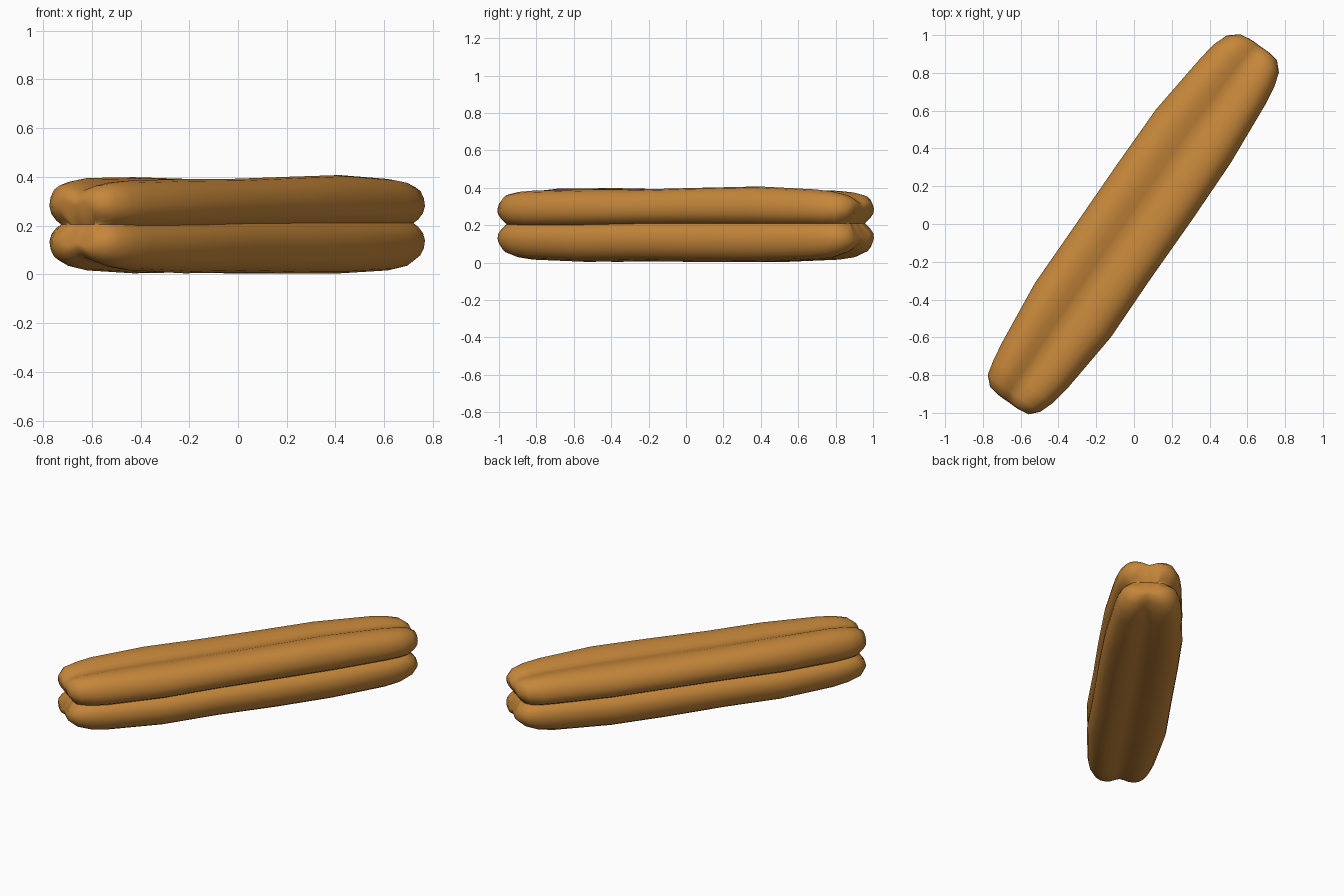
import bpy, bmesh, math

if "Cube" in bpy.data.objects:
    bpy.data.objects.remove(bpy.data.objects["Cube"])

dough = bpy.data.materials.new("golden fried dough")
dough.diffuse_color = (0.56, 0.24, 0.042, 1)
dough.use_nodes = True
dough.node_tree.nodes["Principled BSDF"].inputs["Base Color"].default_value = dough.diffuse_color

# quarter cross-section (across, up): side crease, round lobe, shallow top groove
quarter = [(0.78, 0), (0.91, 0.10), (0.98, 0.26), (1.0, 0.45), (0.96, 0.66), (0.86, 0.85),
           (0.70, 0.96), (0.52, 1.0), (0.34, 0.98), (0.16, 0.91), (0, 0.86)]
right_up = quarter
left_up = [(-x, z) for x, z in quarter[-2::-1]]
upper = right_up + left_up
section = upper + [(x, -z) for x, z in upper[-2:0:-1]]

# along, left edge, right edge, crease z, bottom z, top z left, top z right
stations = [
    (-1.155, -0.075, 0.085, 0.205, 0.12, 0.295, 0.29),
    (-1.145, -0.125, 0.135, 0.205, 0.085, 0.34, 0.33),
    (-1.10, -0.168, 0.172, 0.205, 0.050, 0.372, 0.362),
    (-1.02, -0.188, 0.200, 0.203, 0.028, 0.388, 0.375),
    (-0.92, -0.205, 0.217, 0.20, 0.016, 0.40, 0.38),
    (-0.56, -0.246, 0.248, 0.202, 0.004, 0.402, 0.388),
    (-0.20, -0.250, 0.240, 0.208, 0.008, 0.392, 0.392),
    (0.20, -0.256, 0.238, 0.21, 0.003, 0.386, 0.405),
    (0.56, -0.257, 0.230, 0.21, 0.004, 0.386, 0.414),
    (0.92, -0.222, 0.200, 0.21, 0.016, 0.380, 0.395),
    (1.02, -0.207, 0.185, 0.21, 0.028, 0.372, 0.384),
    (1.10, -0.178, 0.160, 0.21, 0.055, 0.358, 0.365),
    (1.145, -0.130, 0.120, 0.21, 0.09, 0.33, 0.335),
    (1.155, -0.080, 0.072, 0.21, 0.125, 0.295, 0.30),
]
ang = math.atan2(0.815, 0.58)
ca, sa = math.cos(ang), math.sin(ang)


def place(u, v, z):
    return (u * ca + v * sa, u * sa - v * ca, z)


def end_notch(u, z, mid):
    # the crease between the two strips wraps round each end
    t = max(0.0, (abs(u) - 0.98) / 0.17)
    return u - math.copysign(0.045 * t * math.exp(-((z - mid) / 0.04) ** 2), u)


bm = bmesh.new()
rings = []
for u, left, right, mid, low, top_l, top_r in stations:
    centre, half = (left + right) / 2, (right - left) / 2
    ring = []
    for x, y in section:
        top = top_l + (top_r - top_l) * (x + 1) / 2
        z = mid + y * ((top - mid) if y > 0 else (mid - low))
        ring.append(bm.verts.new(place(end_notch(u, z, mid), centre + half * x, z)))
    rings.append(ring)
n = len(section)
for a, b in zip(rings, rings[1:]):
    for i in range(n):
        bm.faces.new((a[i], a[(i + 1) % n], b[(i + 1) % n], b[i]))

# end caps: bridge upper to lower through a sunken crease line
half_n = len(upper)
for ring, st in ((rings[0], stations[0]), (rings[-1], stations[-1])):
    u, left, right, mid = st[:4]
    crease = [ring[0]]
    for k in range(1, half_n - 1):
        v = (left + right) / 2 + (right - left) / 2 * 0.78 * math.cos(math.pi * k / (half_n - 1))
        crease.append(bm.verts.new(place(end_notch(u, mid, mid), v, mid)))
    crease.append(ring[half_n - 1])
    top_row = ring[:half_n]
    low_row = [ring[0]] + [ring[n - k] for k in range(1, half_n - 1)] + [ring[half_n - 1]]
    for row in (top_row, low_row):
        for k in range(half_n - 1):
            quad = []
            for vert in (crease[k], crease[k + 1], row[k + 1], row[k]):
                if vert not in quad:
                    quad.append(vert)
            bm.faces.new(quad)

bmesh.ops.recalc_face_normals(bm, faces=bm.faces)
mesh = bpy.data.meshes.new("dough_stick")
bm.to_mesh(mesh)
bm.free()
mesh.materials.append(dough)
stick = bpy.data.objects.new("dough_stick", mesh)
bpy.context.collection.objects.link(stick)
bpy.context.view_layer.objects.active = stick
stick.select_set(True)
bpy.ops.object.shade_smooth_by_angle(angle=math.radians(50))
